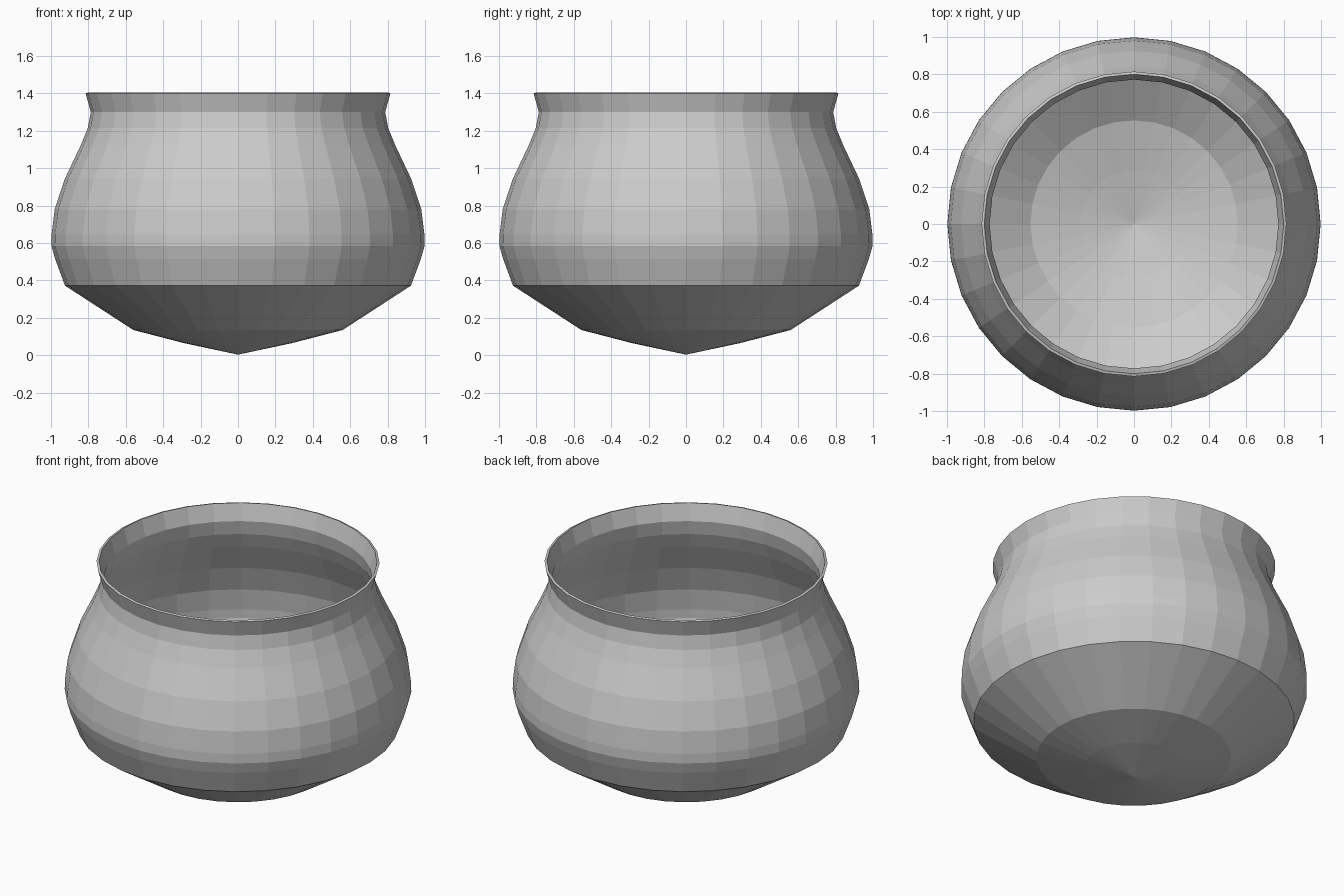
import bpy, bmesh, math

if "Cube" in bpy.data.objects:
    bpy.data.objects.remove(bpy.data.objects["Cube"])

SIDES = 32
WALL = 0.015

# Outer profile of the pot: (radius, height), from base tip to flared rim
PROFILE = [(0.29, 0.065), (0.56, 0.135), (0.925, 0.372), (0.978, 0.515),
           (0.998, 0.585), (0.997, 0.645), (0.98, 0.78), (0.925, 0.945),
           (0.842, 1.12), (0.803, 1.215), (0.787, 1.30), (0.815, 1.40)]


def ring(bm, r, z):
    return [bm.verts.new((r * math.cos(2 * math.pi * i / SIDES),
                          r * math.sin(2 * math.pi * i / SIDES), z))
            for i in range(SIDES)]


# Lathe the pot wall
bm = bmesh.new()
tip = bm.verts.new((0, 0, 0.003))
rings = [ring(bm, r, z) for r, z in PROFILE]
for i in range(SIDES):
    j = (i + 1) % SIDES
    bm.faces.new((tip, rings[0][j], rings[0][i]))
    for low, high in zip(rings, rings[1:]):
        bm.faces.new((low[i], low[j], high[j], high[i]))
bmesh.ops.recalc_face_normals(bm, faces=bm.faces)
# The base must face outwards (down)
bm.normal_update()
if min(bm.faces, key=lambda f: f.calc_center_median().z).normal.z > 0:
    bmesh.ops.reverse_faces(bm, faces=bm.faces)

mesh = bpy.data.meshes.new("pot")
bm.to_mesh(mesh)
bm.free()
pot = bpy.data.objects.new("pot", mesh)
bpy.context.collection.objects.link(pot)

# Thin wall, grown inwards
solid = pot.modifiers.new("wall", 'SOLIDIFY')
solid.thickness = WALL
solid.offset = -1
